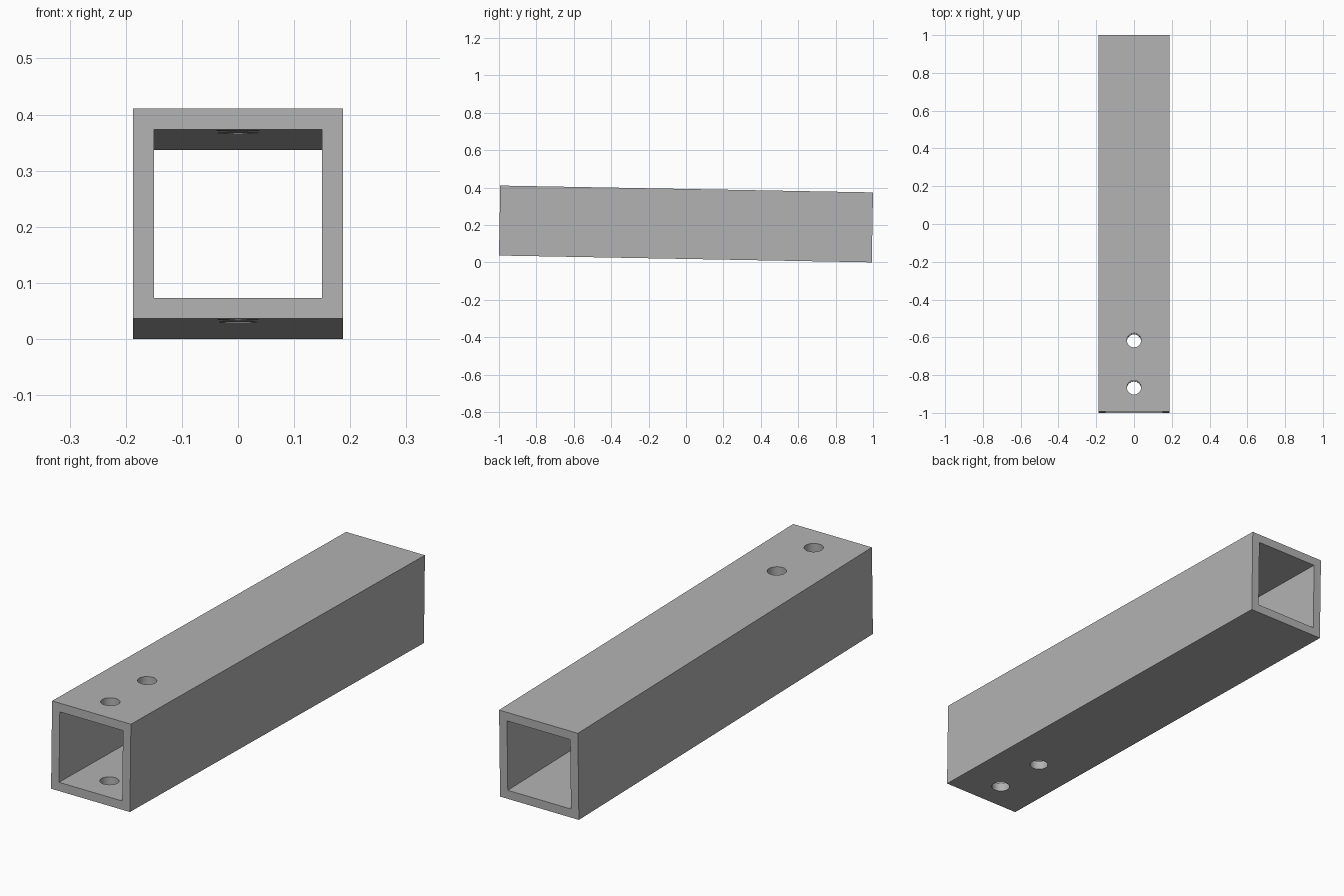
import bpy
from math import asin, cos, sin

cube = bpy.data.objects.get("Cube")
if cube:
    bpy.data.objects.remove(cube, do_unlink=True)

SIDE, WALL = 0.374, 0.037
TILT = asin(0.0183)
LENGTH = (2 - SIDE * sin(TILT)) / cos(TILT)
HOLE_RADIUS = 0.0375
HOLE_Y = (-0.619, -0.869)

# Grey metal
grey = bpy.data.materials.new("grey_metal")
grey.use_nodes = True
colour = (0.45, 0.45, 0.45, 1)
grey.diffuse_color = colour
grey.node_tree.nodes["Principled BSDF"].inputs["Base Color"].default_value = colour


def box(name, size):
    bpy.ops.mesh.primitive_cube_add(size=1)
    obj = bpy.context.object
    obj.name = name
    obj.scale = size
    bpy.ops.object.transform_apply(location=False, rotation=False, scale=True)
    obj.data.materials.append(grey)
    return obj


def cut(target, cutter):
    mod = target.modifiers.new("cut", "BOOLEAN")
    mod.operation = "DIFFERENCE"
    mod.solver = "EXACT"
    mod.object = cutter
    cutter.hide_render = True
    bpy.context.view_layer.objects.active = target
    bpy.ops.object.modifier_apply(modifier=mod.name)
    bpy.data.objects.remove(cutter, do_unlink=True)


# Square tube, open at both ends
tube = box("square_tube", (SIDE, LENGTH, SIDE))
inner = SIDE - 2 * WALL
cut(tube, box("bore_cutter", (inner, LENGTH + 1, inner)))

# Bolt holes through the top and bottom walls
for y in HOLE_Y:
    bpy.ops.mesh.primitive_cylinder_add(vertices=48, radius=HOLE_RADIUS, depth=1, location=(0, y, 0))
    hole = bpy.context.object
    hole.name = "hole_cutter"
    hole.data.materials.append(grey)
    cut(tube, hole)

# Slight slope, resting on its rear lower edge
tube.rotation_euler.x = -TILT
tube.location.z = (SIDE * cos(TILT) + LENGTH * sin(TILT)) / 2
bpy.ops.object.select_all(action="DESELECT")
tube.select_set(True)
bpy.context.view_layer.objects.active = tube
bpy.ops.object.shade_smooth_by_angle()
